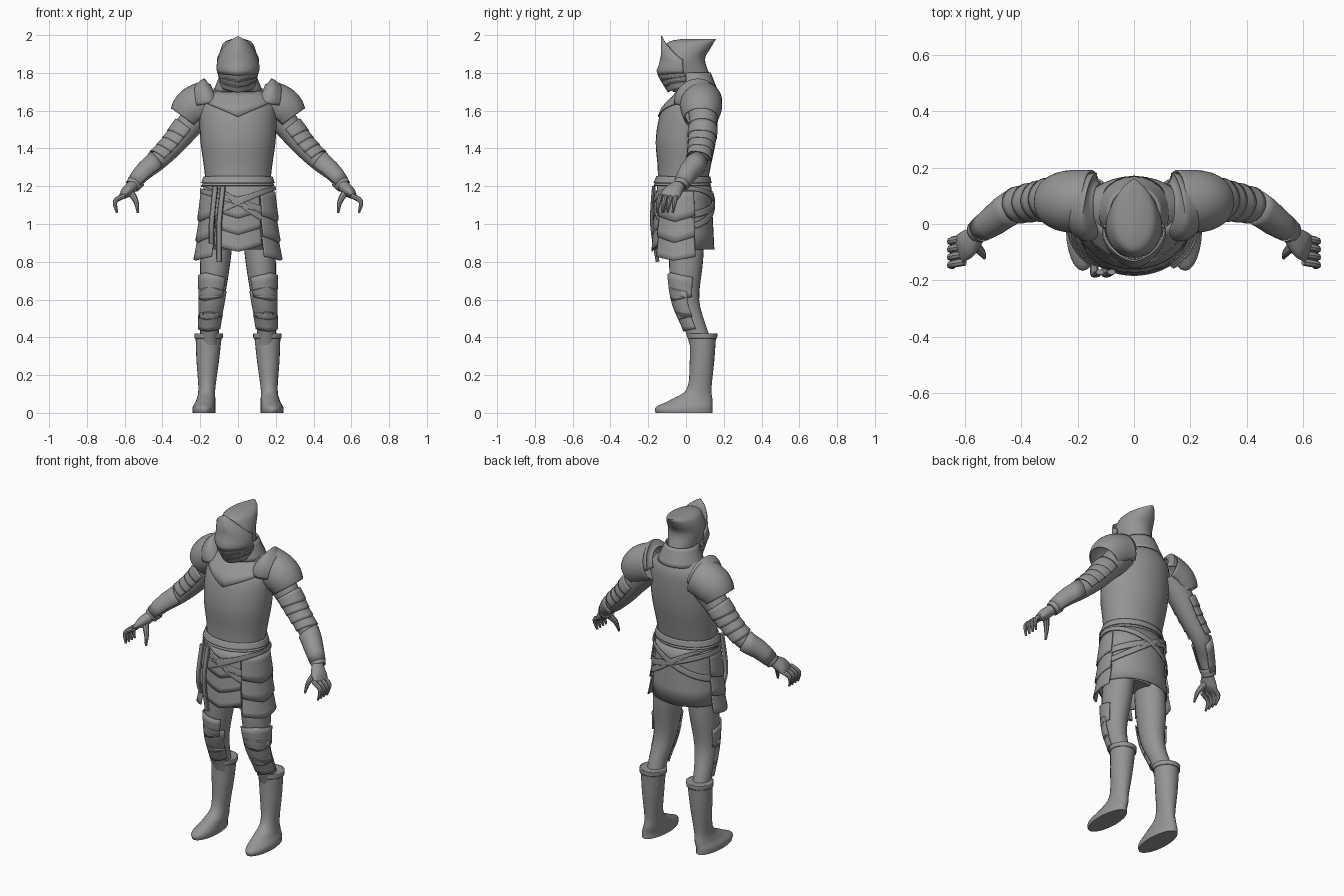
import bpy, bmesh, math
from mathutils import Vector

cube = bpy.data.objects.get("Cube")
if cube:
    bpy.data.objects.remove(cube, do_unlink=True)

GREY = (.3, .3, .3, 1)
steel = bpy.data.materials.new("steel_grey")
steel.use_nodes = True
steel.diffuse_color = GREY
steel.node_tree.nodes["Principled BSDF"].inputs["Base Color"].default_value = GREY

BACK = Vector((0, 1, 0))
RIGHTWARD = Vector((1, 0, 0))


def core(*rows):
    """Sections on the centre line: y, z, side radius, front radius."""
    return [(0, *row) for row in rows]


def limb(*rows):
    """Round sections: x, y, z, radius."""
    return [(*row, row[-1]) for row in rows]


def sample(rows, place):
    """Smoothly interpolated section, place running from 0 to 1 along the rows."""
    last = len(rows) - 1
    scaled = max(0, min(place, 1)) * last
    i = min(int(scaled), last - 1)
    t = scaled - i
    before, here, there, after = (
        Vector(rows[max(0, min(i + step, last))]) for step in (-1, 0, 1, 2))
    blend = here.lerp(there, t * t * (3 - 2 * t))
    leave, arrive = (there - before) / 2, (after - here) / 2
    return blend + leave * (t * (1 - t) ** 2) - arrive * (t * t * (1 - t))


def surface_point(rows, place, angle, path, extra, keel):
    """Upright sections start at the front, path sections at the outer side."""
    section = sample(rows, place)
    centre, side, front = Vector(section[:3]), section[3] + extra, section[4] + extra
    outward, across = -BACK, RIGHTWARD
    if path:
        step = sample(rows, place + .01) - sample(rows, place - .01)
        along = Vector(step[:3]).normalized()
        across = (BACK - along * along.y).normalized()
        outward = along.cross(across)
    front *= 1 + keel * max(0, 1 - abs(angle))
    return centre + outward * front * math.cos(angle) + across * side * math.sin(angle)


def loft(name, rows, first=0, last=1, steps=16, sides=24, arc=180, turn=0, path=False,
         gap=0, flare=0, drop=(0, 0), tilt=0, keel=0, shell=False, mirror=False):
    """Skin over the rows; drop pulls the middle of each edge along the body."""
    bm = bmesh.new()
    rings = []
    for i in range(steps + 1):
        f = i / steps
        ring = []
        for k in range(sides + (arc < 180)):
            t = 2 * k / sides - 1
            angle = math.radians(arc * t + turn)
            pull = drop[0] + (drop[1] - drop[0]) * f
            place = first + (last - first) * f + pull * (1 - abs(t)) + tilt * math.sin(angle)
            point = surface_point(rows, place, angle, path, gap + flare * f, keel)
            ring.append(bm.verts.new(point))
        rings.append(ring)
    for upper, lower in zip(rings, rings[1:]):
        for k in range(sides):
            n = (k + 1) % len(upper)
            bm.faces.new((upper[k], upper[n], lower[n], lower[k]))
    if not shell:
        bm.faces.new(rings[0])
        bm.faces.new(rings[-1])
    bmesh.ops.recalc_face_normals(bm, faces=bm.faces)
    mesh = bpy.data.meshes.new(name)
    bm.to_mesh(mesh)
    bm.free()
    mesh.materials.append(steel)
    part = bpy.data.objects.new(name, mesh)
    bpy.context.collection.objects.link(part)
    bpy.ops.object.select_all(action='DESELECT')
    part.select_set(True)
    bpy.context.view_layer.objects.active = part
    bpy.ops.object.shade_smooth_by_angle(angle=math.radians(40))
    if shell:
        solid = part.modifiers.new("thickness", 'SOLIDIFY')
        solid.thickness, solid.offset = .007, 0
    if mirror:
        part.modifiers.new("mirror", 'MIRROR')


def plate(name, rows, first=0, last=1, gap=.008, steps=4, **options):
    """Thin armour plate lying over part of a body."""
    loft(name, rows, first, last, gap=gap, steps=steps, shell=True, **options)


# Torso with chest bib and collar
torso = core((.06, 1.76, .07, .06), (.05, 1.68, .17, .11), (.02, 1.6, .2, .15),
             (0, 1.45, .2, .16), (-.01, 1.3, .18, .14), (-.02, 1.2, .17, .13))
loft("cuirass", torso, steps=24, sides=32)
plate("chest_bib", torso, .15, .3, arc=62, drop=(0, .15), gap=.005)
collar = core((.04, 1.8, .08, .08), (.05, 1.7, .12, .11))
plate("gorget", collar)

# Hips, waist lames and skirt
skirt = core((-.01, 1.2, .18, .14), (-.01, 1, .19, .15), (-.01, .8, .21, .16))
loft("hips", core((0, 1.2, .16, .12), (0, 1, .17, .12), (.01, .9, .1, .07)))
for top in (.88, .92):
    plate("waist_lame", torso, top, top + .07, gap=.005, flare=.015)
plate("skirt", skirt, 0, .8, gap=0, sides=32)
for i in range(3):
    top = .1 + .2 * i
    plate("front_flap", skirt, top, top + .25, arc=36, drop=(.08, .08), flare=.005)
    top = .1 + .25 * i
    plate("tasset", skirt, top, top + .3, arc=36, turn=73, drop=(0, .07),
          gap=.012, flare=.012, mirror=True)

# Slung belts and hanging straps
for tilt in (.15, -.2, .3):
    plate("slung_belt", skirt, .2, .28, tilt=tilt, gap=.016)
for name, x, end in (("sword_strap", -.08, .8), ("dagger_strap", -.12, .9)):
    loft(name, [(x, -.17, 1.2, .01, .015), (x - .02, -.18, 1, .01, .015),
                (x - .02, -.15, end, .01, .015)], path=True, sides=8)

# Helmet with swept-back crown, pointed visor and chin lames
helmet = core((.07, 1.98, .03, .09), (.03, 1.965, .07, .12), (.01, 1.93, .09, .12),
              (-.01, 1.87, .1, .11), (.01, 1.78, .08, .12))
loft("helmet", helmet, sides=32)
face = core((-.02, 1.995, .1, .1), (-.02, 1.87, .107, .1), (-.02, 1.82, .11, .12),
            (-.01, 1.78, .1, .12), (0, 1.69, .08, .08))
plate("visor", face, .25, .65, arc=92, drop=(-.25, .08), keel=.1, gap=0)
for top in (.65, .72, .79):
    plate("chin_lame", face, top, top + .1, arc=95, drop=(.08, .08), keel=.1, gap=0)

# Shoulder armour
shoulder = limb((.15, .08, 1.65, .1), (.21, .08, 1.63, .1),
                (.25, .08, 1.6, .095), (.28, .08, 1.56, .08))
plate("pauldron", shoulder, path=True, arc=130, steps=12, mirror=True)
guard = limb((.12, .06, 1.66, .08), (.15, .06, 1.65, .12), (.2, .07, 1.64, .1))
plate("shoulder_guard", guard, path=True, arc=95, gap=0, steps=12, mirror=True)

# Arms
arm = limb((.17, .09, 1.62, .08), (.26, .09, 1.52, .07), (.34, .08, 1.42, .058),
           (.43, .06, 1.33, .05), (.5, .01, 1.27, .042), (.56, -.03, 1.2, .03))
loft("arm", arm, path=True, steps=24, mirror=True)
for i in range(4):
    top = .22 + .08 * i
    plate("arm_lame", arm, top, top + .09, path=True, arc=105, drop=(0, .03),
          gap=.006, flare=.006, mirror=True)
plate("vambrace", arm, .62, .94, path=True, arc=130, drop=(-.04, 0), mirror=True)
plate("glove_cuff", arm, .9, 1, path=True, gap=.006, mirror=True)

# Hands
loft("palm", [(.55, -.03, 1.21, .03, .03), (.59, -.07, 1.17, .05, .03),
              (.62, -.09, 1.14, .05, .01)], path=True, mirror=True)
for i in range(4):
    y = -.05 - .028 * i
    finger = limb((.6, y, 1.15, .014), (.65, y - .01, 1.12, .013), (.64, y - .02, 1.06, .006))
    loft("finger", finger, path=True, sides=8, steps=8, mirror=True)
thumb = limb((.57, -.07, 1.17, .02), (.54, -.1, 1.12, .014), (.53, -.12, 1.06, .006))
loft("thumb", thumb, path=True, sides=8, steps=8, mirror=True)

# Legs with thigh and knee plates
leg = [(.1, .01, 1, .08, .09), (.12, 0, .8, .08, .09), (.135, 0, .6, .063, .07),
       (.15, .05, .45, .05, .06), (.15, .08, .36, .05, .06)]
loft("leg", leg, mirror=True)
for name, top, end, turn in (("thigh_plate", .35, .48, 35), ("knee_cop", .44, .64, 15),
                             ("shin_flap", .62, .76, 10)):
    plate(name, leg, top, end, arc=80, turn=turn, drop=(-.03, .03), mirror=True)

# Boots
boot = [(.155, .09, .42, .07, .07), (.16, .085, .28, .06, .065), (.165, .07, .13, .045, .065),
        (.17, .03, .07, .05, .11), (.18, -.01, .03, .06, .15), (.18, -.01, 0, .06, .15)]
loft("boot", boot, steps=24, mirror=True)
plate("boot_cuff", boot, 0, .05, gap=.003, mirror=True)
